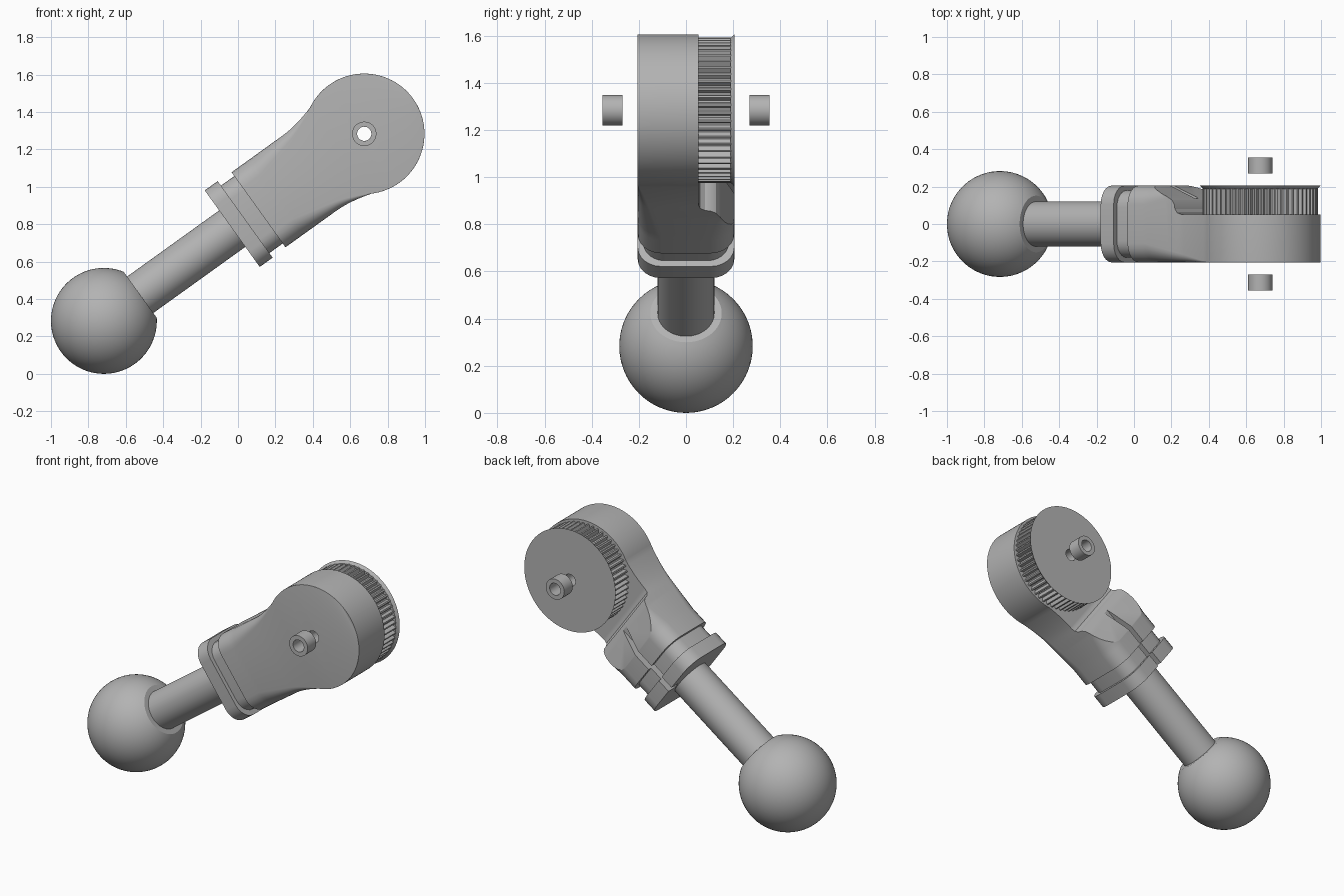
import bpy, bmesh
from math import sin, cos, pi, sqrt, radians
from mathutils import Matrix

if "Cube" in bpy.data.objects:
    bpy.data.objects.remove(bpy.data.objects["Cube"])

grey = bpy.data.materials.new("plain grey")
grey.use_nodes = True
grey.diffuse_color = (0.45, 0.45, 0.45, 1)
grey.node_tree.nodes["Principled BSDF"].inputs["Base Color"].default_value = (0.45, 0.45, 0.45, 1)

# Arm frame: x runs from the ball to the pivot, z across the arm
FRAME = Matrix.Translation((-0.717, 0, 0.283)) @ Matrix.Rotation(radians(-35.7), 4, 'Y')
PIVOT, HEAD_R, BALL_R, DEPTH = 1.714, 0.322, 0.283, 0.205


def loft(name, rings, wrap=False):
    """Skin a list of equal rings; wrap joins the last ring to the first."""
    bm = bmesh.new()
    vs = [[bm.verts.new(p) for p in ring] for ring in rings]
    n = len(vs[0])
    pairs = list(zip(vs, vs[1:])) + ([(vs[-1], vs[0])] if wrap else [])
    for a, b in pairs:
        for i in range(n):
            j = (i + 1) % n
            bm.faces.new((a[i], a[j], b[j], b[i]))
    if not wrap:
        bm.faces.new(vs[0])
        bm.faces.new(vs[-1])
    bmesh.ops.recalc_face_normals(bm, faces=bm.faces)
    me = bpy.data.meshes.new(name)
    bm.to_mesh(me)
    bm.free()
    me.materials.append(grey)
    ob = bpy.data.objects.new(name, me)
    bpy.context.collection.objects.link(ob)
    ob.matrix_world = FRAME
    return ob


def ring_x(x, r, n=64):
    return [(x, r * cos(2 * pi * i / n), r * sin(2 * pi * i / n)) for i in range(n)]


def ring_y(y, r, n=64, groove=0.0):
    """Ring about the pivot; groove lowers every other pair of points."""
    pts = []
    for i in range(n):
        a, q = 2 * pi * i / n, r - groove * (i % 4 > 1)
        pts.append((PIVOT + q * cos(a), y, q * sin(a)))
    return pts


def rounded(x, w, d, r, steps=6):
    """Rounded rectangle across the arm, half sizes d (y) and w (z)."""
    pts = []
    r = min(r, w * 0.9)
    for k, (sy, sz) in enumerate(((1, 1), (-1, 1), (-1, -1), (1, -1))):
        for i in range(steps + 1):
            a = pi / 2 * (k + i / steps)
            pts.append((x, sy * (d - r) + r * cos(a), sz * (w - r) + r * sin(a)))
    return pts


def prism(name, profile, half):
    """Extrude an (x, y) profile across the arm."""
    return loft(name, [[(x, y, z) for x, y in profile] for z in (-half, half)])


def cut(target, cutter):
    cutter.hide_render = True
    mod = target.modifiers.new("cut", 'BOOLEAN')
    mod.operation, mod.solver, mod.object = 'DIFFERENCE', 'EXACT', cutter
    bpy.context.view_layer.update()
    bpy.context.view_layer.objects.active = target
    bpy.ops.object.modifier_apply(modifier=mod.name)
    bpy.data.objects.remove(cutter)


# Ball with a flat where the rod enters
end = 0.565
ball_rings = []
for i in range(41):
    a = pi - 0.005 - (pi - 0.005 - end) * i / 40
    ball_rings.append(ring_x(BALL_R * cos(a), BALL_R * sin(a)))
ball = loft("ball", ball_rings)
rod = loft("rod", [ring_x(0.2, 0.12), ring_x(0.88, 0.12)])

# Collar and the narrower neck behind it
collar = loft("collar", [rounded(x, 0.252, DEPTH, 0.1) for x in (0.845, 0.93)])
neck = loft("neck", [rounded(x, 0.222, 0.18, 0.09) for x in (0.92, 1.03)])

# Body: rounded block that flows into a sharp edged round head
sections = []
join = 1.56
for i in range(25):
    x = 1.018 + (join - 1.018) * i / 24
    t = max(0, (x - 1.36) / (join - 1.36))
    blend = max(0, (x - 1.13) / (join - 1.13))
    w_join = sqrt(HEAD_R ** 2 - (PIVOT - join) ** 2)
    w = 0.247 + (w_join - 0.247) * t ** 1.7
    sections.append(rounded(x, w, DEPTH, 0.1 * (1 - blend) + 0.001))
a0 = pi - 1.07
for i in range(1, 49):
    a = a0 * (1 - i / 48) + 0.004
    sections.append(rounded(PIVOT + HEAD_R * cos(a), HEAD_R * sin(a), DEPTH, 0.001))
body = loft("body", sections)

# Recess for the toothed wheel, with a sloping shoulder
cut(body, prism("recess_cutter", [
    (1.11, 0.215), (1.28, 0.145), (1.31, 0.128), (1.325, 0.105), (1.33, 0.08),
    (1.345, 0.06), (1.37, 0.052), (2.2, 0.052), (2.2, 0.3), (1.11, 0.3)], 0.5))

# Clamp slit along the back
for part in (body, collar, neck):
    cut(part, prism("slit_cutter", [(0.8, 0.135), (1.4, 0.135), (1.4, 0.35), (0.8, 0.35)], 0.018))

# Pivot hole
cut(body, loft("hole_cutter", [ring_y(-0.4, 0.038, 32), ring_y(0.4, 0.038, 32)]))

# Toothed wheel and its flared cover disc
TEETH = 56
n = TEETH * 4
wheel = loft("toothed_wheel", [
    ring_y(0.05, 0.308, n, 0.022), ring_y(0.192, 0.308, n, 0.022),
    ring_y(0.192, 0.038, n), ring_y(0.05, 0.038, n)], wrap=True)
cover = loft("cover_disc", [
    ring_y(0.188, 0.306, 96), ring_y(DEPTH, HEAD_R, 96),
    ring_y(DEPTH, 0.038, 96), ring_y(0.188, 0.038, 96)], wrap=True)

# Loose bushings on either side of the pivot
bushings = []
for name, s in (("front_bushing", -1), ("back_bushing", 1)):
    bushings.append(loft(name, [
        ring_y(s * 0.27, 0.065, 48), ring_y(s * 0.355, 0.065, 48),
        ring_y(s * 0.355, 0.038, 48), ring_y(s * 0.27, 0.038, 48)], wrap=True))

# Smooth curved faces, keep edges crisp
bpy.ops.object.select_all(action='DESELECT')
for ob in [ball, rod, collar, neck, body, cover, wheel] + bushings:
    ob.select_set(True)
    bpy.context.view_layer.objects.active = ob
bpy.ops.object.shade_smooth_by_angle(angle=radians(25))
